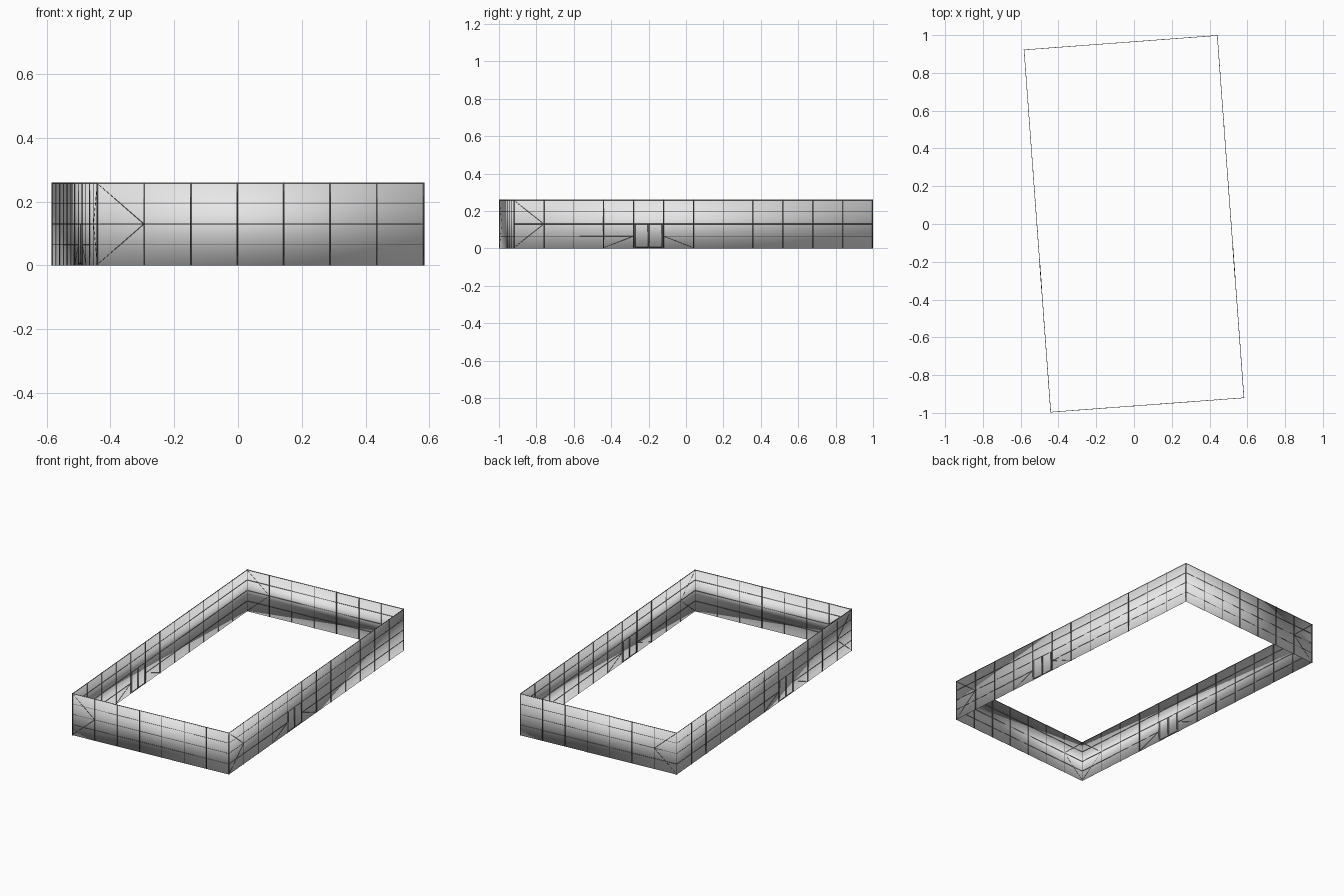
import bpy, bmesh
from mathutils import Vector, Matrix

if "Cube" in bpy.data.objects:
    bpy.data.objects.remove(bpy.data.objects["Cube"])

H = 0.26
FL, FR = Vector((-0.441, -0.996, 0)), Vector((0.582, -0.920, 0))
BR, BL = Vector((0.441, 0.998, 0)), Vector((-0.582, 0.922, 0))


def material(name, value):
    m = bpy.data.materials.new(name)
    m.diffuse_color = (value, value, value, 1)
    m.use_nodes = True
    m.node_tree.nodes["Principled BSDF"].inputs["Base Color"].default_value = m.diffuse_color
    return m


PANEL = material("pale grey mesh", 0.8)
METAL = material("dark grey metal", 0.11)


def finish(bm, name, mat):
    me = bpy.data.meshes.new(name)
    bmesh.ops.recalc_face_normals(bm, faces=bm.faces[:])
    bm.to_mesh(me)
    bm.free()
    for p in me.polygons:
        p.use_smooth = True
    me.materials.append(mat)
    ob = bpy.data.objects.new(name, me)
    bpy.context.collection.objects.link(ob)
    return ob


def tube(bm, a, b, r, sides=6):
    d = b - a
    rot = d.to_track_quat('Z', 'Y').to_matrix().to_4x4()
    bmesh.ops.create_cone(bm, cap_ends=True, segments=sides, radius1=r, radius2=r,
                          depth=d.length, matrix=Matrix.Translation((a + b) / 2) @ rot)


def sheet_ring():
    """One thin closed ring of mesh sheeting, softly shaded as a whole."""
    bm = bmesh.new()
    columns = []
    for c in (FL, FR, BR, BL):
        col = []
        for s, z in ((1.0006, 0), (1.0006, H), (0.9994, H), (0.9994, 0)):
            col.append(bm.verts.new((c.x * s, c.y * s, z)))
        columns.append(col)
    for i in range(4):
        a, b = columns[i], columns[(i + 1) % 4]
        for j in range(4):
            k = (j + 1) % 4
            bm.faces.new((a[j], b[j], b[k], a[k]))
    finish(bm, "fence_mesh_sheet", PANEL)


def wall(name, start, end, panels, gate=None):
    d = end - start

    def at(u, z):
        """Point on the wall: u in panel widths from the start, z height."""
        p = start + d * (u / panels)
        return Vector((p.x, p.y, z))

    # upright posts
    bm = bmesh.new()
    for i in range(panels + 1):
        tube(bm, at(i, 0), at(i, H), 0.0026)
    finish(bm, name + "_posts", METAL)

    # horizontal rails; the low one breaks at the gate
    bm = bmesh.new()
    for z in (0.13, 0.195, H - 0.002):
        tube(bm, at(0, z), at(panels, z), 0.0016)
    spans = [(0, panels)] if gate is None else [(0, gate), (gate + 1, panels)]
    for a, b in spans:
        tube(bm, at(a, 0.065), at(b, 0.065), 0.0016)
    finish(bm, name + "_rails", METAL)

    # diagonal corner braces
    bm = bmesh.new()
    for z in (H - 0.003, 0.003):
        tube(bm, at(0, z), at(1, 0.13), 0.0012)
    if gate is not None:
        tube(bm, at(gate - 1, 0.003), at(gate, 0.065), 0.0012)
        tube(bm, at(gate + 2, 0.003), at(gate + 1, 0.065), 0.0012)
    finish(bm, name + "_braces", METAL)

    # double gate frames
    if gate is not None:
        bm = bmesh.new()
        for u0, u1 in ((0.05, 0.48), (0.52, 0.95)):
            for u in (u0, u1):
                tube(bm, at(gate + u, 0.004), at(gate + u, 0.128), 0.0022)
            tube(bm, at(gate + u0, 0.005), at(gate + u1, 0.005), 0.0022)
        finish(bm, name + "_gate", METAL)


sheet_ring()
# opposite walls repeat the same layout
wall("front_fence", FL, FR, 7)
wall("back_fence", BL, BR, 7)
wall("right_fence", FR, BR, 12, gate=4)
wall("left_fence", FL, BL, 12, gate=4)
